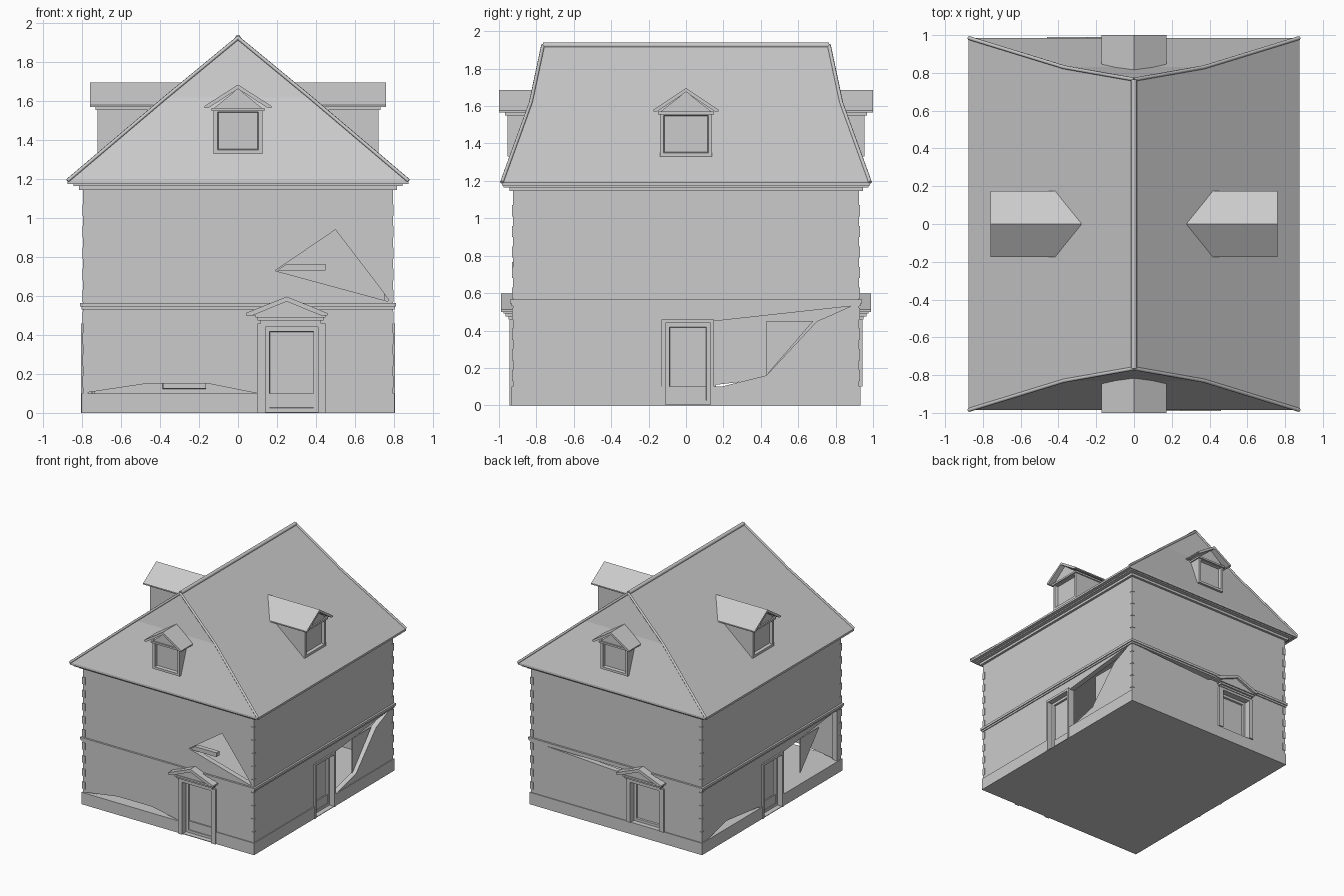
import bpy, bmesh, math
from mathutils import Matrix

old = bpy.data.objects.get("Cube")
if old:
    bpy.data.objects.remove(old, do_unlink=True)

grey = bpy.data.materials.new("light_grey")
grey.use_nodes = True
grey.diffuse_color = (0.6, 0.6, 0.6, 1)
grey.node_tree.nodes["Principled BSDF"].inputs["Base Color"].default_value = (0.6, 0.6, 0.6, 1)

FRONT, LEFT, BACK, RIGHT = range(4)   # quarter turns of the house
WALL = (0.925, 0.795, 0.925, 0.795)   # wall distance from the centre, per side


def add_object(name, data):
    ob = bpy.data.objects.new(name, data)
    data.materials.append(grey)
    bpy.context.collection.objects.link(ob)
    return ob


def finish(name, bm):
    bmesh.ops.recalc_face_normals(bm, faces=bm.faces)
    me = bpy.data.meshes.new(name)
    bm.to_mesh(me)
    bm.free()
    return add_object(name, me)


def prism(name, profile, near, far, side=FRONT, inset=None):
    """Outline (across, up) extruded outward from near to far on one side."""
    bm = bmesh.new()
    a = [bm.verts.new((u, -near, z)) for u, z in profile]
    b = [bm.verts.new((u, -far, z)) for u, z in profile]
    bm.faces.new(a)
    outer = bm.faces.new(b)
    for i in range(len(a)):
        j = (i + 1) % len(a)
        bm.faces.new((a[i], a[j], b[j], b[i]))
    bmesh.ops.recalc_face_normals(bm, faces=bm.faces)
    if inset:
        bmesh.ops.inset_region(bm, faces=[outer], thickness=inset)
        bmesh.ops.inset_region(bm, faces=[outer], thickness=0.006, depth=-0.025)
    bmesh.ops.rotate(bm, verts=bm.verts, matrix=Matrix.Rotation(side * math.pi / 2, 3, 'Z'))
    return finish(name, bm)


def rect(u0, u1, z0, z1):
    return [(u0, z0), (u1, z0), (u1, z1), (u0, z1)]


def block(name, hx, hy, z0, z1):
    return prism(name, rect(-hx, hx, z0, z1), -hy, hy)


def cut(target, cutter):
    mod = target.modifiers.new("cut", 'BOOLEAN')
    mod.operation, mod.solver, mod.object = 'DIFFERENCE', 'EXACT', cutter
    dg = bpy.context.evaluated_depsgraph_get()
    me = bpy.data.meshes.new_from_object(target.evaluated_get(dg))
    target.modifiers.clear()
    target.data = me
    bpy.data.objects.remove(cutter, do_unlink=True)


# Hollow walls on a solid plinth
walls = block("walls", 0.795, 0.925, 0.095, 1.17)
cut(walls, block("room", 0.75, 0.88, 0.05, 1.15))
plinth = block("plinth", 0.802, 0.932, 0, 0.1)

# Broken openings in the walls
side_gap = [(0.15, 0.09), (0.43, 0.16), (0.7, 0.45), (0.77, 0.48),
            (0.88, 0.53), (0.15, 0.45)]
right_gap = [(0.15, 0.09), (0.87, 0.09), (0.87, 0.53), (0.15, 0.45)]
upper_gap = [(0.19, 0.73), (0.78, 0.57), (0.73, 0.64), (0.5, 0.94), (0.25, 0.77)]
base_gap = [(-0.77, 0.08), (0.1, 0.08), (0.1, 0.1), (-0.15, 0.15), (-0.47, 0.15), (-0.77, 0.105)]
back_gap = [(-0.73, 0.53), (0.0, 0.49), (0.1, 0.53)]
corner_gap = [(-0.88, 0.09), (-0.16, 0.09), (-0.16, 0.11), (-0.6, 0.16)]
for side, gap in ((LEFT, side_gap), (RIGHT, right_gap), (FRONT, upper_gap),
                  (FRONT, base_gap), (BACK, back_gap), (RIGHT, corner_gap)):
    cut(walls, prism("gap", gap, 0.7, 1.1, side))

# Door recesses, door leaves and frames
for side in range(4):
    d = WALL[side]
    entrance = side in (FRONT, BACK)
    u0, u1 = (0.14, 0.41) if entrance else (-0.11, 0.13)
    sill = 0.1 if side == BACK else 0.005
    top = 0.44
    cut(walls, prism("opening", rect(u0, u1, -0.1, top), 0.7, 1.1, side))
    if side != BACK:
        cut(plinth, prism("notch", rect(u0, u1, sill, 0.2), d - 0.04, 1.1, side))
    prism("door_leaf", rect(u0, u1, sill, top), d - 0.05, d - 0.035, side, 0.03)
    w, out = (0.04, 0.018) if entrance else (0.02, 0.012)
    for p in (u0 - w, u1):
        prism("door_post", rect(p, p + w, 0 if side != BACK else 0.1, top), d - 0.04, d + out, side)
    prism("door_lintel", rect(u0 - w, u1 + w, top, top + 0.02), d - 0.04, d + out, side)
    if entrance:
        # Pediment on a stepped moulding
        for i, (half, reach) in enumerate(((0.155, 0.025), (0.17, 0.04), (0.18, 0.05))):
            z = 0.46 + i * 0.015
            prism("door_moulding", rect(0.27 - half, 0.27 + half, z, z + 0.015),
                  d - 0.01, d + reach, side)
        prism("pediment", [(0.05, 0.5), (0.45, 0.5), (0.25, 0.585)], d - 0.01, d + 0.045, side)
        prism("pediment_roof", [(0.04, 0.5), (0.075, 0.5), (0.25, 0.572), (0.425, 0.5),
                                (0.46, 0.5), (0.46, 0.512), (0.25, 0.597), (0.04, 0.512)],
              d - 0.01, d + 0.065, side)
    else:
        # Remains of a side window
        prism("window_pane", [(0.43, 0.16), (0.68, 0.45), (0.43, 0.45)], d - 0.04, d - 0.032, side)
prism("window_ledge", [(0.2, 0.73), (0.45, 0.73), (0.45, 0.765), (0.25, 0.765)], 0.89, 0.93)

# Belt course and stepped cornice
for name, grow, z0, z1 in (("belt_course", 0.008, 0.53, 0.545), ("belt_course_top", 0.016, 0.545, 0.565),
                           ("cornice_lower", 0.02, 1.145, 1.165), ("cornice_upper", 0.05, 1.165, 1.18)):
    block(name, 0.795 + grow, 0.925 + grow, z0, z1)

# Corner stones
for sx in (-1, 1):
    for sy in (-1, 1):
        for i in range(9):
            z = 0.13 + i * 0.11
            if 0.46 < z < 0.57:
                continue
            x, y = sx * 0.785, sy * 0.915
            prism("corner_stone", rect(x - 0.014, x + 0.014, z, z + 0.06), -y - 0.014, -y + 0.014)

# Main roof: straight side slopes, bent hip ends
EAVE, KNEE, RIDGE = (0.875, 0.985, 1.192), (0.37, 0.83, 1.62), (0, 0.765, 1.925)
bm = bmesh.new()
v = {}
for sy in (-1, 1):
    v["ridge", sy] = bm.verts.new((0, sy * RIDGE[1], RIDGE[2]))
    for sx in (-1, 1):
        v["knee", sx, sy] = bm.verts.new((sx * KNEE[0], sy * KNEE[1], KNEE[2]))
        v["eave", sx, sy] = bm.verts.new((sx * EAVE[0], sy * EAVE[1], EAVE[2]))
        v["base", sx, sy] = bm.verts.new((sx * EAVE[0], sy * EAVE[1], 1.175))
for s in (-1, 1):
    bm.faces.new((v["eave", s, -1], v["knee", s, -1], v["ridge", -1],
                  v["ridge", 1], v["knee", s, 1], v["eave", s, 1]))
    bm.faces.new((v["eave", -1, s], v["eave", 1, s], v["knee", 1, s], v["knee", -1, s]))
    bm.faces.new((v["knee", -1, s], v["knee", 1, s], v["ridge", s]))
    bm.faces.new((v["base", s, -1], v["base", s, 1], v["eave", s, 1], v["eave", s, -1]))
    bm.faces.new((v["base", -1, s], v["base", 1, s], v["eave", 1, s], v["eave", -1, s]))
bm.faces.new([v["base", sx, sy] for sx, sy in ((-1, -1), (1, -1), (1, 1), (-1, 1))])
finish("main_roof", bm)


# Ridge and hip caps
def cap(name, points, radius):
    cu = bpy.data.curves.new(name, 'CURVE')
    cu.dimensions, cu.bevel_depth, cu.bevel_resolution = '3D', radius, 1
    cu.use_fill_caps = True
    sp = cu.splines.new('POLY')
    sp.points.add(len(points) - 1)
    for p, co in zip(sp.points, points):
        p.co = (*co, 1)
    add_object(name, cu)


cap("ridge_cap", [(0, -RIDGE[1], RIDGE[2]), (0, RIDGE[1], RIDGE[2])], 0.016)
for sx in (-1, 1):
    for sy in (-1, 1):
        cap("hip_cap", [(sx * x, sy * y, z) for x, y, z in (EAVE, KNEE, RIDGE)], 0.01)


# Dormers
def dormer(side, half, face, reach, back, eave_half, eave, peak):
    prism("dormer_body", rect(-half, half, 1.33, eave), back, face, side, 0.028)
    prism("dormer_gable", [(-half, eave - 0.002), (half, eave - 0.002), (0, peak - 0.02)], back, face, side)
    t = 0.022
    prism("dormer_roof", [(-eave_half, eave), (-eave_half, eave + 0.01), (0, peak), (eave_half, eave + 0.01),
                          (eave_half, eave), (eave_half - 0.02, eave), (0, peak - t),
                          (0.02 - eave_half, eave)], back, reach, side)
    prism("dormer_head", rect(-half - 0.01, half + 0.01, eave - 0.015, eave), back, face + 0.012, side)


for side in range(4):
    if side in (FRONT, BACK):
        dormer(side, 0.125, 0.955, 1.0, 0.78, 0.172, 1.565, 1.685)
    else:
        dormer(side, 0.14, 0.72, 0.76, 0.22, 0.175, 1.57, 1.697)
